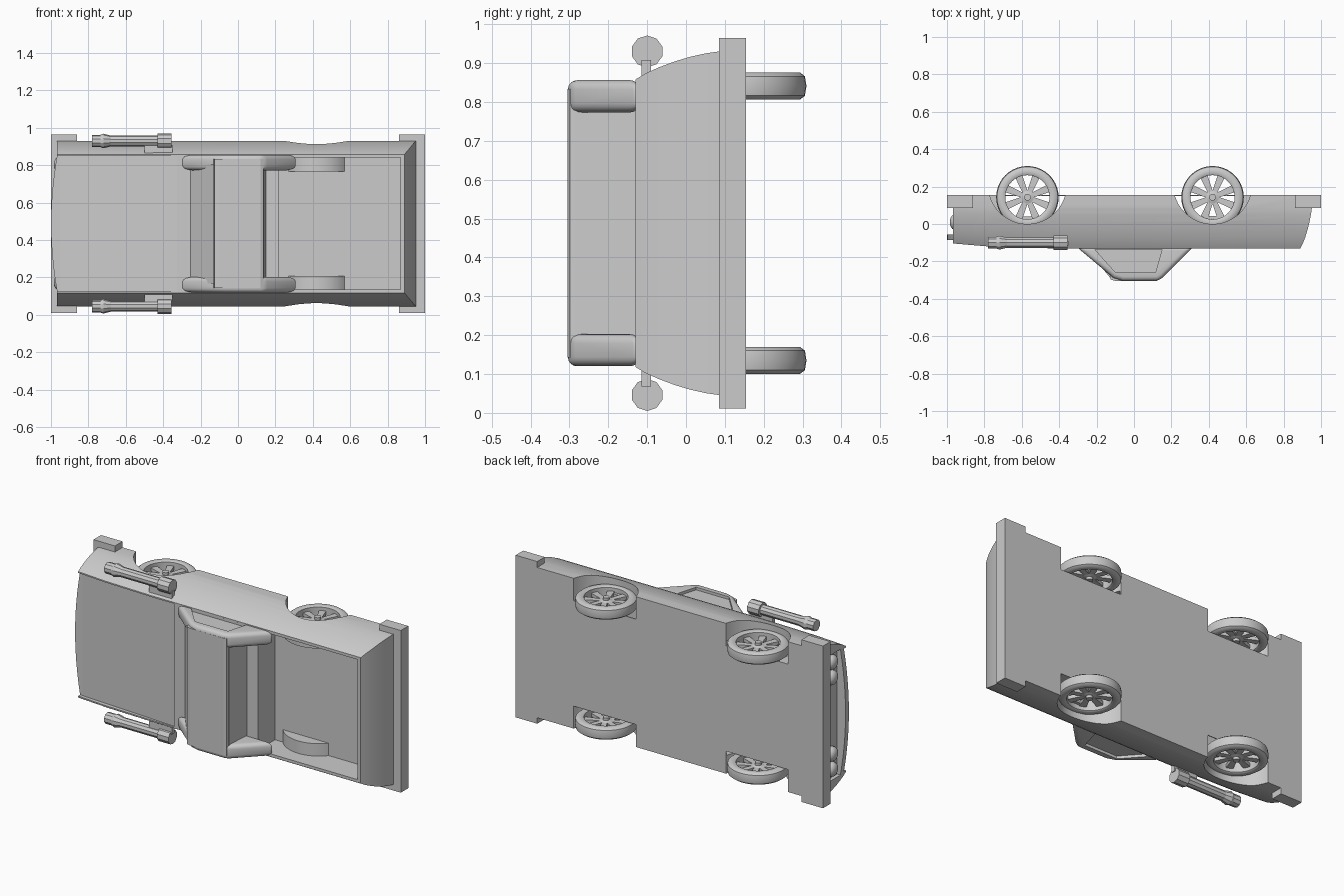
import bpy, bmesh
from math import sin, cos, pi, sqrt
from mathutils import Matrix

if "Cube" in bpy.data.objects:
    bpy.data.objects.remove(bpy.data.objects["Cube"])

C = 0.488                      # z of the car's centre plane (the car lies on its side)
AXLES = (-0.57, 0.42)
WY, WR = 0.143, 0.167          # wheel centre height line and radius


def finish(name, bm, smooth=None):
    bmesh.ops.recalc_face_normals(bm, faces=bm.faces)
    me = bpy.data.meshes.new(name)
    bm.to_mesh(me)
    bm.free()
    ob = bpy.data.objects.new(name, me)
    bpy.context.collection.objects.link(ob)
    if smooth:
        activate(ob)
        bpy.ops.object.shade_smooth_by_angle(angle=smooth)
    return ob


def activate(ob):
    bpy.ops.object.select_all(action='DESELECT')
    ob.select_set(True)
    bpy.context.view_layer.objects.active = ob


def prism(name, pts, a, b, smooth=None, axis='z'):
    """Extrude an outline: (x, y) along z offset from centre, or (x, z offset) along y."""
    bm = bmesh.new()
    at = (lambda p, h: (p[0], p[1], C + h)) if axis == 'z' else (lambda p, h: (p[0], h, C + p[1]))
    lo = [bm.verts.new(at(p, a)) for p in pts]
    hi = [bm.verts.new(at(p, b)) for p in pts]
    bm.faces.new(lo)
    bm.faces.new(hi)
    for i in range(len(pts)):
        j = (i + 1) % len(pts)
        bm.faces.new((lo[i], lo[j], hi[j], hi[i]))
    return finish(name, bm, smooth)


def box(name, x0, x1, y0, y1, a, b):
    return prism(name, [(x0, y0), (x1, y0), (x1, y1), (x0, y1)], a, b)


def circle(x, y, r, n=48):
    return [(x + r * cos(2 * pi * i / n), y + r * sin(2 * pi * i / n)) for i in range(n)]


def lathe(name, prof, n, loc, axis='z', closed=False, smooth=0.6):
    """Spin (radius, height) points around an axis."""
    bm = bmesh.new()
    vs = [bm.verts.new((r, 0, h)) for r, h in prof]
    es = [bm.edges.new((vs[i], vs[i + 1])) for i in range(len(vs) - 1)]
    if closed:
        es.append(bm.edges.new((vs[-1], vs[0])))
    bmesh.ops.spin(bm, geom=vs + es, cent=(0, 0, 0), axis=(0, 0, 1), angle=2 * pi, steps=n)
    bmesh.ops.remove_doubles(bm, verts=bm.verts, dist=1e-5)
    if axis == 'x':
        bm.transform(Matrix.Rotation(pi / 2, 4, 'Y'))
    bm.transform(Matrix.Translation(loc))
    return finish(name, bm, smooth)


def cut(ob, *cutters):
    activate(ob)
    for c in cutters:
        m = ob.modifiers.new('cut', 'BOOLEAN')
        m.operation, m.solver, m.object = 'DIFFERENCE', 'EXACT', c
        bpy.ops.object.modifier_apply(modifier=m.name)
        bpy.data.objects.remove(c)


# Body shell: curved flank profile swept along the length
half = [(-0.13, 0.37), (-0.105, 0.385), (-0.07, 0.401), (-0.03, 0.416),
        (0.01, 0.428), (0.05, 0.437), (0.085, 0.442), (0.155, 0.442)]
rear = [0.89, 0.902, 0.916, 0.928, 0.938, 0.946, 0.951, 0.955]
ring = [(y, -w, r) for (y, w), r in zip(half, rear)]
ring += [(y, w, r) for (y, w), r in zip(half[::-1], rear[::-1])]
bm = bmesh.new()
rows = []
for x, top in ((-0.968, -0.104), (-0.78, -0.12), (-0.45, -0.13), (None, -0.13)):
    rows.append([bm.verts.new((r if x is None else x, top + (y + 0.13) * (0.155 - top) / 0.285, C + w))
                 for y, w, r in ring])
for p, q in zip(rows, rows[1:]):
    for i in range(len(ring)):
        j = (i + 1) % len(ring)
        bm.faces.new((p[i], p[j], q[j], q[i]))
bm.faces.new(rows[0])
n = len(half)
for i in range(n - 1):         # curved tail panel
    a = rows[-1]
    bm.faces.new((a[i], a[i + 1], a[-2 - i], a[-1 - i]))
body = finish("body", bm)

cutters = [
    box("bed_cutter", 0.22, 0.868, -0.3, 0.03, -0.353, 0.353),
    prism("hood_cutter", [(-0.325, -0.3), (-0.325, -0.124), (-1.1, -0.077), (-1.1, -0.3)], -0.362, 0.362),
    box("grille_cutter", -1.1, -0.945, -0.055, 0.075, -0.37, 0.37),
    box("cavity_cutter", -0.71, 0.56, 0.04, 0.15, -0.335, 0.335),
]
for s in (-1, 1):
    for x in AXLES:
        cutters.append(prism("arch_cutter", circle(x, 0.21, 0.21), s * 0.31, s * 0.6))
cut(body, *cutters)
activate(body)
bpy.ops.object.shade_smooth_by_angle(angle=0.4)

# Hood panel with a bowed nose
nose = [(-1.0 + 0.032 * (w / 0.36) ** 2, w) for w in [0.36 * (i / 6 - 1) for i in range(13)]]
prism("hood_nose", [(-0.94, -0.36)] + nose + [(-0.94, 0.36)], -0.086, -0.055, axis='y')

# Bumpers
box("front_bumper", -1.0, -0.86, 0.085, 0.155, -0.477, 0.477)
box("rear_bumper", 0.86, 1.0, 0.085, 0.155, -0.477, 0.477)

# Cabin core (windscreen, rear window) and roof
prism("cabin_glass", [(-0.262, -0.12), (-0.13, -0.285), (0.14, -0.285), (0.15, -0.12)], -0.32, 0.32)
roof = prism("roof", [(-0.13, -0.275), (-0.125, -0.297), (-0.1, -0.304), (0.12, -0.305),
                      (0.135, -0.298), (0.14, -0.275)], -0.345, 0.345)

for s in (-1, 1):
    # Rounded cabin side with sloping pillars and sunken window
    side = prism("cabin_side", [(-0.31, -0.12), (-0.11, -0.288), (-0.06, -0.304),
                                (0.13, -0.304), (0.155, -0.285), (0.32, -0.12)], s * 0.285, s * 0.368)
    activate(side)
    m = side.modifiers.new("round", 'BEVEL')
    m.width, m.segments = 0.024, 4
    bpy.ops.object.modifier_apply(modifier=m.name)
    cut(side, prism("window_cutter", [(-0.21, -0.135), (-0.1, -0.258), (0.115, -0.258), (0.15, -0.135)],
                    s * 0.352, s * 0.5))
    activate(side)
    bpy.ops.object.shade_smooth_by_angle(angle=0.6)

    # Wheel well in the bed
    arc = []
    for i in range(17):
        dx = 0.16 * (1 - i / 8)
        arc.append((0.42 + dx, 0.155 - sqrt(0.195 ** 2 - dx * dx)))
    prism("bed_wheel_well", arc, s * 0.28, s * 0.356, 0.5)

    # Side pipe and its bracket
    pipe = [(0, -0.78), (0.033, -0.78), (0.033, -0.735), (0.039, -0.72), (0.029, -0.68),
            (0.029, -0.43), (0.041, -0.43), (0.041, -0.355), (0, -0.355)]
    lathe("side_pipe", pipe, 10, (0, -0.1, C + s * 0.442), 'x', smooth=None)
    box("pipe_bracket", -0.5, -0.35, -0.115, -0.09, s * 0.375, s * 0.42)

    # Twin headlights
    for w in (0.315, 0.225):
        lamp = [(0, -0.04), (0.02, -0.037), (0.035, -0.028), (0.042, -0.015), (0.042, 0.01), (0, 0.01)]
        lathe("headlight", lamp, 24, (-0.945, 0.01, C + s * w), 'x')

    # Wheels: tyre, open spokes, hub
    for x in AXLES:
        zc = C + s * 0.353
        tyre = [(0.118, -0.03), (0.125, -0.035), (0.15, -0.035), (0.163, -0.025), (WR, 0),
                (0.163, 0.025), (0.15, 0.035), (0.125, 0.035), (0.118, 0.03)]
        lathe("tyre", tyre, 40, (x, WY, zc), closed=True, smooth=0.7)
        lathe("wheel_hub", [(0, -0.03), (0.018, -0.03), (0.018, -0.015), (0.034, -0.01),
                            (0.034, 0.01), (0.018, 0.015), (0.018, 0.03), (0, 0.03)], 16, (x, WY, zc))
        for k in range(8):
            t = 2 * pi * (k + 0.5) / 8
            d = [(0.02, -0.013), (0.121, -0.02), (0.121, 0.02), (0.02, 0.013)]
            pts = [(x + r * cos(t) - v * sin(t), WY + r * sin(t) + v * cos(t)) for r, v in d]
            prism("wheel_spoke", pts, s * 0.353 - 0.01, s * 0.353 + 0.01)
